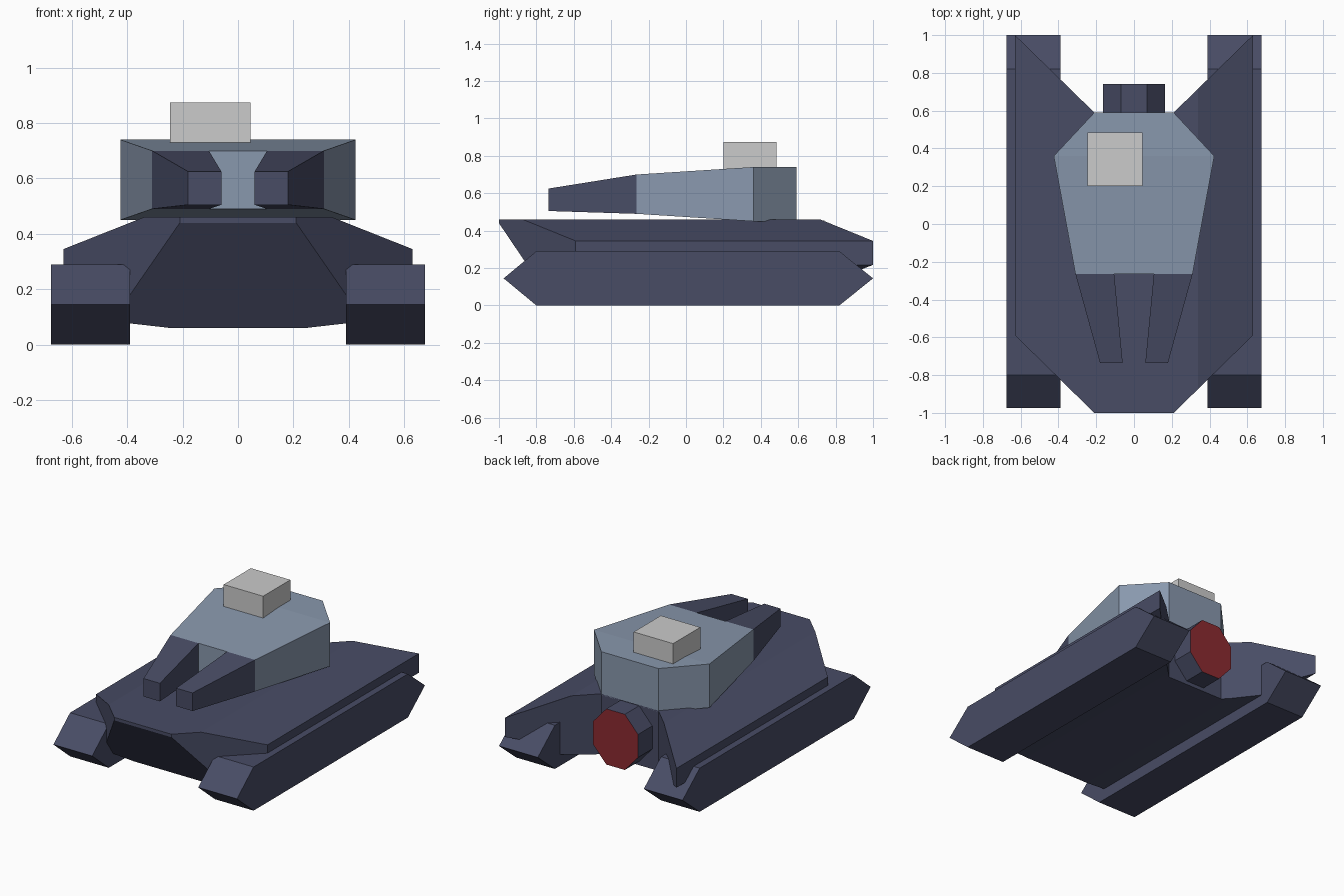
import bpy, bmesh, math
from mathutils import Vector, Matrix

if "Cube" in bpy.data.objects:
    bpy.data.objects.remove(bpy.data.objects["Cube"])


def material(name, srgb):
    m = bpy.data.materials.new(name)
    m.diffuse_color = [((c / 255 + 0.055) / 1.055) ** 2.4 for c in srgb] + [1]
    m.use_nodes = True
    m.node_tree.nodes["Principled BSDF"].inputs["Base Color"].default_value = m.diffuse_color
    return m


NAVY = material("dark_navy", (72, 76, 101))
BLUE = material("steel_blue", (137, 152, 173))
GREY = material("light_grey", (203, 203, 203))
RED = material("deep_red", (140, 42, 49))


def finish(name, bm, *mats):
    bmesh.ops.recalc_face_normals(bm, faces=bm.faces)
    mesh = bpy.data.meshes.new(name)
    bm.to_mesh(mesh)
    bm.free()
    for m in mats:
        mesh.materials.append(m)
    ob = bpy.data.objects.new(name, mesh)
    bpy.context.collection.objects.link(ob)
    return ob


def bridge(bm, loops):
    for a, b in zip(loops, loops[1:]):
        n = len(a)
        for i in range(n):
            bm.faces.new((a[i], a[(i + 1) % n], b[(i + 1) % n], b[i]))


def loft(name, sections, mat):
    """Join rectangles (y, x0, x1, z0, z1) along y."""
    bm = bmesh.new()
    loops = [[bm.verts.new(p) for p in ((x0, y, z0), (x1, y, z0), (x1, y, z1), (x0, y, z1))]
             for y, x0, x1, z0, z1 in sections]
    bridge(bm, loops)
    bm.faces.new(loops[0])
    bm.faces.new(loops[-1])
    return finish(name, bm, mat)


# Hull: cross-section swept along y, with a notch cut into the rear
half = [(0.21, 0.46), (0.34, 0.46), (0.63, 0.345), (0.63, 0.217),
        (0.52, 0.175), (0.42, 0.08), (0.245, 0.06), (0.21, 0.06)]
profile = half + [(-x, z) for x, z in reversed(half)]
k = 0.41 / 0.42
bm = bmesh.new()
front = [bm.verts.new((x, -1, z)) for x, z in profile]
rear = [bm.verts.new((x, 0.59 + (abs(x) - 0.21) * k, z)) for x, z in profile]
bridge(bm, [front, rear])
bm.faces.new(front)
n = len(half)
bm.faces.new(rear[:n])
bm.faces.new(rear[n:])
bm.faces.new((rear[0], rear[n - 1], rear[n], rear[-1]))

# Hull nose: two corner cuts and the undercut
cuts = [((0.21, -1, 0), (0.41, -0.42, 0)),
        ((-0.21, -1, 0), (-0.41, -0.42, 0)),
        ((0, -1, 0.44), (0, -1.48, -1))]
for co, no in cuts:
    res = bmesh.ops.bisect_plane(bm, geom=bm.verts[:] + bm.edges[:] + bm.faces[:], dist=1e-5,
                                 plane_co=co, plane_no=Vector(no).normalized(), clear_outer=True)
    open_edges = [e for e in bm.edges if e.is_boundary]
    bmesh.ops.holes_fill(bm, edges=open_edges, sides=0)
finish("hull", bm, NAVY)

# Tracks
track = [(-0.975, 0.145), (-0.80, 0.29), (0.82, 0.29), (1.0, 0.145), (0.82, 0), (-0.80, 0)]
for side, s in (("left", -1), ("right", 1)):
    bm = bmesh.new()
    loops = [[bm.verts.new((s * x, y, z)) for y, z in track] for x in (0.39, 0.675)]
    bridge(bm, loops)
    bm.faces.new(loops[0])
    bm.faces.new(loops[1])
    finish(side + "_track", bm, NAVY)

    # Tapered gun barrels
    near, far = sorted((s * 0.105, s * 0.31)), sorted((s * 0.06, s * 0.18))
    loft(side + "_gun", [(-0.265, *near, 0.49, 0.70), (-0.735, *far, 0.505, 0.625)], NAVY)

# Turret and roof hatch
loft("turret", [(0.59, -0.21, 0.21, 0.45, 0.74), (0.36, -0.425, 0.425, 0.45, 0.74),
                (-0.265, -0.31, 0.31, 0.49, 0.70)], BLUE)
loft("roof_hatch", [(0.20, -0.245, 0.045, 0.725, 0.875), (0.485, -0.245, 0.045, 0.725, 0.875)], GREY)

# Octagonal rear exhaust with a red end
bm = bmesh.new()
bmesh.ops.create_cone(bm, cap_ends=True, segments=8, radius1=1, radius2=1, depth=0.2)
c = math.cos(math.pi / 8)
bmesh.ops.transform(bm, verts=bm.verts, matrix=Matrix.Translation((0, 0.64, 0.27))
                    @ Matrix.Diagonal((0.165 / c, 1, 0.185 / c, 1))
                    @ Matrix.Rotation(math.pi / 2, 4, 'X') @ Matrix.Rotation(math.pi / 8, 4, 'Z'))
exhaust = finish("rear_exhaust", bm, NAVY, RED)
for p in exhaust.data.polygons:
    p.material_index = int(p.normal.y > 0.9)
